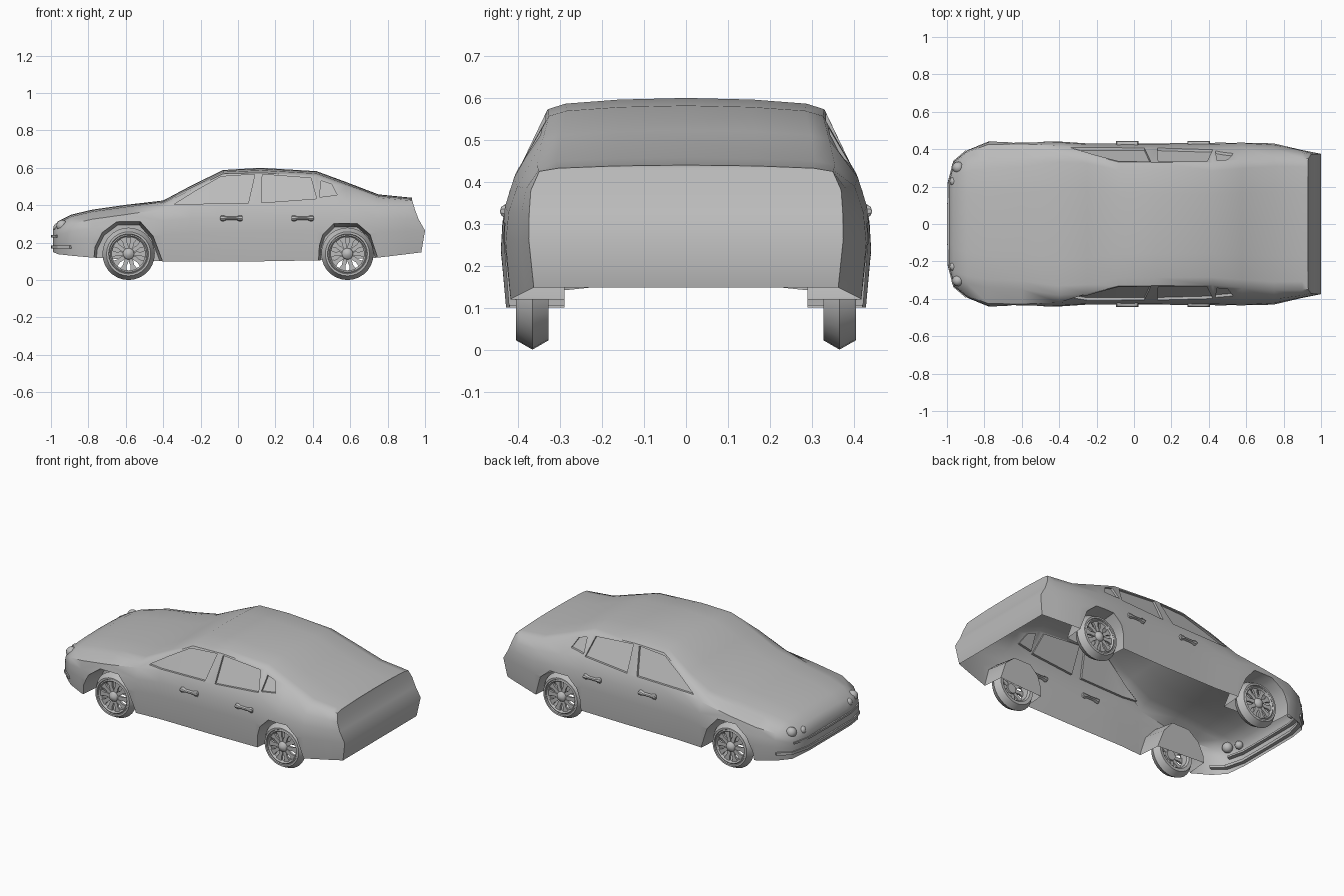
import bpy, bmesh
from math import cos, sin, pi
from mathutils import Matrix

if "Cube" in bpy.data.objects:
    bpy.data.objects.remove(bpy.data.objects["Cube"])

grey = bpy.data.materials.new("dark_grey")
grey.diffuse_color = (0.5, 0.5, 0.5, 1)
grey.use_nodes = True
grey.node_tree.nodes["Principled BSDF"].inputs["Base Color"].default_value = grey.diffuse_color


def make(name, parts, smooth=0.5, hidden=False):
    """One object from a list of (verts, faces) parts."""
    bm = bmesh.new()
    for verts, faces in parts:
        vs = [bm.verts.new(v) for v in verts]
        for f in faces:
            bm.faces.new([vs[i] for i in f])
    bmesh.ops.recalc_face_normals(bm, faces=bm.faces[:])
    return add(name, bm, smooth, hidden)


def add(name, bm, smooth=0.5, hidden=False):
    me = bpy.data.meshes.new(name)
    bm.to_mesh(me)
    bm.free()
    me.materials.append(grey)
    ob = bpy.data.objects.new(name, me)
    bpy.context.collection.objects.link(ob)
    ob.hide_render = hidden
    if smooth and not hidden:
        shade(ob, smooth)
    return ob


def shade(ob, angle):
    for o in bpy.context.selected_objects:
        o.select_set(False)
    ob.select_set(True)
    bpy.context.view_layer.objects.active = ob
    bpy.ops.object.shade_smooth_by_angle(angle=angle)


def prism(pts, a, b, axis='Y', taper=1.0, centre=(0, 0)):
    """Extrude a 2D outline from a to b along y or z; the a end may be tapered."""
    put = (lambda p, t: (p[0], t, p[1])) if axis == 'Y' else (lambda p, t: (p[0], p[1], t))
    n = len(pts)
    small = [[c + (v - c) * taper for v, c in zip(p, centre)] for p in pts]
    verts = [put(p, a) for p in small] + [put(p, b) for p in pts]
    faces = [list(range(n)), list(range(n, 2 * n))]
    faces += [(i, (i + 1) % n, n + (i + 1) % n, n + i) for i in range(n)]
    return verts, faces


def revolve(profile, cx, cz, n, closed=True):
    """Spin (radius, y) points about a y axis."""
    m = len(profile)
    verts = [(cx + r * cos(2 * pi * k / n), y, cz + r * sin(2 * pi * k / n))
             for k in range(n) for r, y in profile]
    faces = [(k * m + j, k * m + (j + 1) % m, (k + 1) % n * m + (j + 1) % m, (k + 1) % n * m + j)
             for k in range(n) for j in range(m if closed else m - 1)]
    if not closed:
        faces += [[k * m for k in range(n)], [k * m + m - 1 for k in range(n)]]
    return verts, faces


# Body stations: x, bottom z, half width, shoulder z, shoulder y, roof edge z, roof edge y, top z
STATIONS = [
    (-0.99, 0.15, 0.22, 0.245, 0.215, 0.262, 0.20, 0.272),
    (-0.962, 0.138, 0.335, 0.27, 0.325, 0.297, 0.29, 0.315),
    (-0.89, 0.13, 0.395, 0.30, 0.385, 0.33, 0.32, 0.35),
    (-0.78, 0.12, 0.44, 0.325, 0.425, 0.355, 0.34, 0.376),
    (-0.60, 0.11, 0.443, 0.35, 0.428, 0.38, 0.35, 0.402),
    (-0.40, 0.10, 0.441, 0.38, 0.42, 0.41, 0.38, 0.425),
    (-0.25, 0.10, 0.431, 0.40, 0.411, 0.482, 0.372, 0.505),
    (-0.08, 0.10, 0.431, 0.405, 0.41, 0.568, 0.331, 0.588),
    (0.12, 0.10, 0.431, 0.41, 0.408, 0.573, 0.33, 0.60),
    (0.42, 0.105, 0.434, 0.42, 0.406, 0.557, 0.327, 0.582),
    (0.58, 0.11, 0.439, 0.41, 0.41, 0.50, 0.342, 0.523),
    (0.75, 0.12, 0.43, 0.39, 0.402, 0.44, 0.355, 0.458),
    (0.90, 0.138, 0.395, 0.383, 0.382, 0.427, 0.352, 0.443),
    (0.98, 0.148, 0.375, 0.38, 0.37, 0.425, 0.35, 0.44)]
TAIL_X = [0.98, 1.0, 0.965, 0.945, 0.932, 0.93, 0.93, 0.93]


def body_shell(inset):
    verts, faces, n = [], [], 15
    for x, zb, w, zs, ws, zr, wr, zt in STATIONS:
        h = zs - zb
        half = [(w - 0.012, zb), (w, zb + 0.5 * h), (0.75 * w + 0.25 * ws, zb + 0.77 * h), (ws, zs), (wr, zr),
                (0.87 * wr, zr + 0.5 * (zt - zr)), (0.48 * wr, zr + 0.86 * (zt - zr)), (inset, zt)]
        xs = TAIL_X if x == 0.98 else [x] * 8
        right = [(xx, y - inset, z) for xx, (y, z) in zip(xs, half)]
        verts += right + [(a, -b, c) for a, b, c in right[-2::-1]]
    last = len(STATIONS) - 1
    for s in range(last):
        for i in range(n):
            j = (i + 1) % n
            faces.append((s * n + i, s * n + j, s * n + n + j, s * n + n + i))
    for o in (0, last * n):
        for i in range(6):
            faces.append((o + i, o + i + 1, o + 13 - i, o + 14 - i))
        faces.append((o + 6, o + 7, o + 8))
    return verts, faces


# Cutters: tapered wheel wells and shallow side windows
ARCHES = [
    [(-0.785, 0.04), (-0.77, 0.18), (-0.73, 0.26), (-0.65, 0.32), (-0.52, 0.32), (-0.45, 0.24), (-0.40, 0.11), (-0.40, 0.04)],
    [(0.42, 0.04), (0.43, 0.19), (0.45, 0.25), (0.51, 0.31), (0.64, 0.31), (0.71, 0.25), (0.75, 0.13), (0.75, 0.04)]]
WINDOWS = [
    [(-0.34, 0.405), (-0.22, 0.48), (-0.09, 0.553), (0.09, 0.565), (0.055, 0.412)],
    [(0.13, 0.565), (0.39, 0.545), (0.42, 0.435), (0.125, 0.413)],
    [(0.445, 0.53), (0.50, 0.512), (0.53, 0.455), (0.435, 0.443)]]

wells = make("wheel_well_cutter", [prism(p, s * 0.29, s * 0.5, 'Y', 0.9, (c, 0.05))
                                   for p, c in zip(ARCHES, (-0.59, 0.585)) for s in (-1, 1)], hidden=True)
panes = make("window_cutter", [prism(p, s * 0.2, s * 0.6) for p in WINDOWS for s in (-1, 1)], hidden=True)
inner = make("inner_body_cutter", [body_shell(0.014)], hidden=True)
body = make("car_body", [body_shell(0)], smooth=0)


def cut(ob, cutter):
    m = ob.modifiers.new("cut", 'BOOLEAN')
    m.operation, m.solver, m.object = 'DIFFERENCE', 'EXACT', cutter


cut(panes, inner)
cut(body, wells)
cut(body, panes)
dg = bpy.context.evaluated_depsgraph_get()
result = bpy.data.meshes.new_from_object(body.evaluated_get(dg))
body.modifiers.clear()
body.data = result
for c in (wells, panes, inner):
    bpy.data.objects.remove(c)

# Open underside
bm = bmesh.new()
bm.from_mesh(result)
under = [f for f in bm.faces if f.normal.z < -0.7 and max(v.co.z for v in f.verts) < 0.17]
bmesh.ops.delete(bm, geom=under, context='FACES')
bm.to_mesh(result)
bm.free()
shade(body, 0.75)

# Wheels: tyre with ridged tread, ten spokes, domed hub
R = 0.14
for cx, end in ((-0.585, "front"), (0.585, "rear")):
    for s, side in ((-1, "right"), (1, "left")):
        tyre = [(0.098, 0.33), (0.118, 0.328), (R, 0.366), (0.118, 0.405), (0.107, 0.405),
                (0.104, 0.398), (0.098, 0.402), (0.088, 0.388), (0.088, 0.34)]
        make(f"{end}_{side}_tyre", [revolve([(r, s * y) for r, y in tyre], cx, R, 28)])
        spokes = []
        for k in range(10):
            a = 2 * pi * k / 10
            q = [(0.02, -0.006), (0.042, -0.012), (0.065, -0.010), (0.092, -0.02),
                 (0.092, 0.02), (0.065, 0.010), (0.042, 0.012), (0.02, 0.006)]
            pts = [(cx + r * cos(a) - t * sin(a), R + r * sin(a) + t * cos(a)) for r, t in q]
            spokes.append(prism(pts, s * 0.38, s * 0.393))
        hub = [(0.03, 0.37), (0.032, 0.39), (0.026, 0.403), (0.015, 0.411), (0.003, 0.414)]
        spokes.append(revolve([(r, s * y) for r, y in hub], cx, R, 16, closed=False))
        make(f"{end}_{side}_rim", spokes)

# Door handles: slim bar with swollen ends
for x, end in ((-0.035, "front"), (0.345, "rear")):
    for s, side in ((-1, "right"), (1, "left")):
        bar = [(-0.06, 0.007), (-0.055, 0.016), (-0.043, 0.017), (-0.026, 0.009), (0.026, 0.009),
               (0.043, 0.017), (0.055, 0.016), (0.06, 0.007)]
        verts = [(x + u, s * (0.426 + 0.018 * cos(2 * pi * k / 10)), 0.33 + r * sin(2 * pi * k / 10))
                 for u, r in bar for k in range(10)]
        faces = [(j * 10 + k, j * 10 + (k + 1) % 10, j * 10 + 10 + (k + 1) % 10, j * 10 + 10 + k)
                 for j in range(7) for k in range(10)]
        faces += [list(range(10)), list(range(70, 80))]
        make(f"{end}_{side}_door_handle", [(verts, faces)])

# Round headlights, two per side
for s, side in ((-1, "right"), (1, "left")):
    for x, y, z, r, kind in ((-0.940, 0.302, 0.29, 0.031, "outer"), (-0.962, 0.228, 0.282, 0.024, "inner")):
        bm = bmesh.new()
        bmesh.ops.create_uvsphere(bm, u_segments=16, v_segments=10, radius=r,
                                  matrix=Matrix.Translation((x, s * y, z)))
        add(f"{kind}_{side}_headlight", bm, 0.6)


# Front bumper lips wrapped around the nose
def lip(name, plan, z0, z1):
    outer = plan + [(x, -y) for x, y in plan[-2::-1]]
    make(name, [prism(outer + [(x + 0.03, y * 0.95) for x, y in reversed(outer)], z0, z1, 'Z')])


lip("upper_bumper_lip", [(-0.972, 0.32), (-0.997, 0.21), (-1.0, 0.0)], 0.228, 0.24)
lip("lower_bumper_lip", [(-0.90, 0.394), (-0.966, 0.337), (-0.997, 0.22), (-1.0, 0.0)], 0.168, 0.185)
